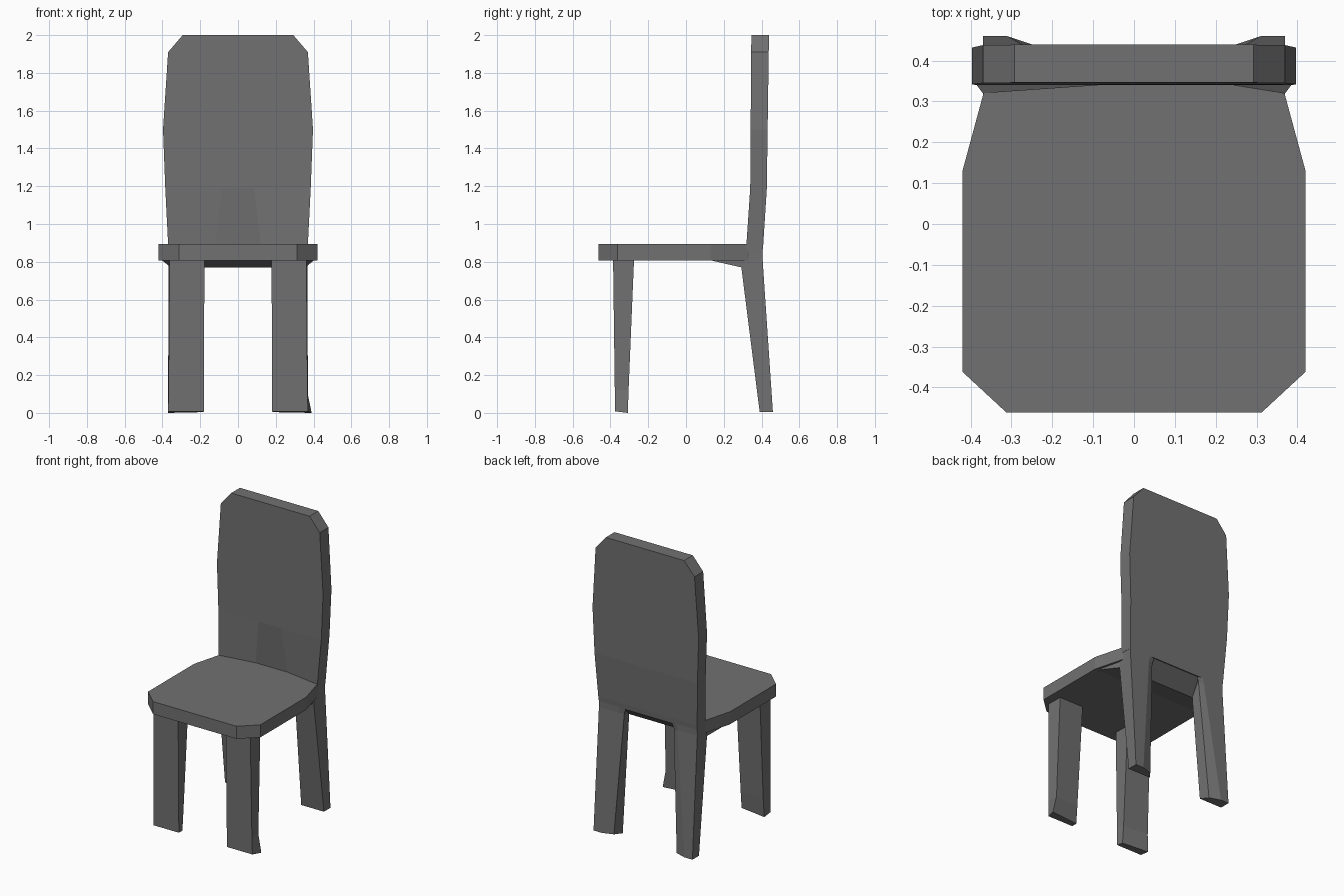
import bpy
import bmesh

if "Cube" in bpy.data.objects:
    bpy.data.objects.remove(bpy.data.objects["Cube"])

# Dark grey finish shared by every part
finish = bpy.data.materials.new("dark_grey")
finish.diffuse_color = (.165, .165, .165, 1)
finish.use_nodes = True
finish.node_tree.nodes["Principled BSDF"].inputs["Base Color"].default_value = finish.diffuse_color


def loft(name, rings):
    """Skin a stack of equal-length point rings into a closed solid."""
    bm = bmesh.new()
    vs = [[bm.verts.new(p) for p in ring] for ring in rings]
    n = len(rings[0])
    for a, b in zip(vs, vs[1:]):
        for i in range(n):
            j = (i + 1) % n
            bm.faces.new((a[i], a[j], b[j], b[i]))
    bm.faces.new(vs[0][::-1])
    bm.faces.new(vs[-1])
    bmesh.ops.recalc_face_normals(bm, faces=bm.faces)
    me = bpy.data.meshes.new(name)
    bm.to_mesh(me)
    bm.free()
    me.materials.append(finish)
    ob = bpy.data.objects.new(name, me)
    bpy.context.collection.objects.link(ob)
    return ob


def flip(points, s):
    return [(x * s, y, z) for x, y, z in points]


def symmetric(half, z):
    """Close a half outline (x > 0) across x = 0."""
    return [(x, y, z) for x, y in half] + [(-x, y, z) for x, y in reversed(half)]


# Seat slab with clipped front corners and narrowed rear
def seat_ring(z, back, mid):
    return symmetric([(.312, -.462), (.42, -.362), (.42, .13), (.368, .322),
                      (.36, back), (.12, mid)], z)


loft("seat", [seat_ring(.808, .33, .33), seat_ring(.893, .36, .375)])

# Sloped rail under the rear of the seat
rail = [(.405, .12, .81), (.355, .295, .77), (.345, .402, .858), (.34, .33, .86)]
loft("rear_seat_rail", [flip(rail, -1), rail])

# Backrest: (z, half width, front y, back y, hollow half width, hollow y)
levels = [
    (.855, .368, .315, .405, .12, .36),
    (.893, .37, .32, .409, .12, .36),
    (1.19, .385, .34, .428, .085, .34),
    (1.50, .397, .342, .432, .085, .342),
    (1.91, .37, .345, .438, .085, .345),
    (2.00, .293, .346, .439, .085, .346),
]
loft("backrest", [symmetric([(hx, hy), (w, yf), (w, yb)], z)
                  for z, w, yf, yb, hx, hy in levels])

for side, s in (("left", -1), ("right", 1)):
    # Front legs: wide, tapering in depth, right one with a small splayed toe
    toe = .39 if s > 0 else .37
    front = [
        [(.18, -.375, .008), (.37, -.375, .008), (toe, -.308, 0), (.185, -.33, .004)],
        [(.18, -.377, .12), (.368, -.377, .12), (.365, -.304, .12), (.185, -.32, .12)],
        [(.178, -.386, .815), (.362, -.386, .815), (.36, -.275, .815), (.18, -.275, .815)],
    ]
    loft("front_leg_" + side, [flip(r, s) for r in front])

    # Rear legs: raked back, inner rear edge chamfered, merging into the backrest
    rear = [
        [(.37, .39, .005), (.37, .46, .005), (.31, .46, .005), (.235, .435, .005), (.2, .39, .005)],
        [(.362, .293, .77), (.368, .405, .82), (.22, .405, .82), (.185, .395, .82), (.22, .293, .77)],
        [(.367, .318, .888), (.368, .406, .888), (.2, .406, .888), (.16, .4, .888), (.2, .35, .888)],
    ]
    loft("rear_leg_" + side, [flip(r, s) for r in rear])
